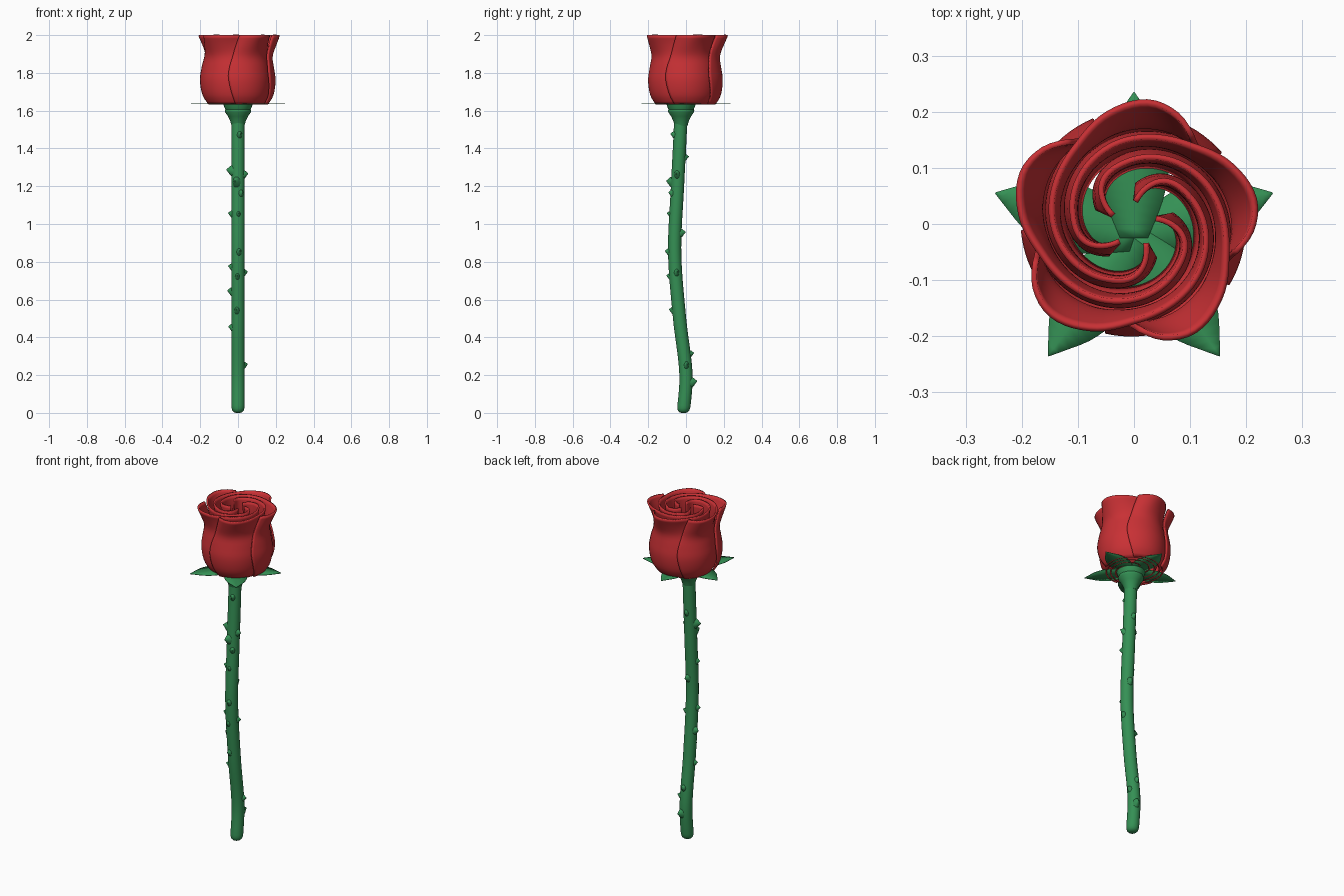
import bpy, bmesh, math
from mathutils import Vector

if "Cube" in bpy.data.objects:
    bpy.data.objects.remove(bpy.data.objects["Cube"])


def material(name, rgb):
    m = bpy.data.materials.new(name)
    m.diffuse_color = (*rgb, 1)
    m.use_nodes = True
    m.node_tree.nodes["Principled BSDF"].inputs["Base Color"].default_value = m.diffuse_color
    return m


RED = material("petal_red", (0.58, 0.03, 0.035))
GREEN = material("stem_green", (0.035, 0.28, 0.09))


def curve(points, t):
    """Smooth interpolation through (t, value) points."""
    if t <= points[0][0]:
        return points[0][1]
    for i in range(len(points) - 1):
        (t0, a), (t1, b) = points[i], points[i + 1]
        if t <= t1:
            def slope(k):
                lo, hi = points[max(k - 1, 0)], points[min(k + 1, len(points) - 1)]
                return (hi[1] - lo[1]) / (hi[0] - lo[0])
            h = t1 - t0
            s = (t - t0) / h
            return ((2*s**3 - 3*s**2 + 1) * a + (s**3 - 2*s**2 + s) * h * slope(i)
                    + (3*s**2 - 2*s**3) * b + (s**3 - s**2) * h * slope(i + 1))
    return points[-1][1]


def grid_object(name, rows, mat, closed=False, caps=False, thickness=0):
    """Mesh from rows of points, optionally closed round and capped."""
    bm = bmesh.new()
    v = [[bm.verts.new(p) for p in row] for row in rows]
    n = len(rows[0])
    for a, b in zip(v, v[1:]):
        for i in range(n if closed else n - 1):
            j = (i + 1) % n
            bm.faces.new((a[i], a[j], b[j], b[i]))
    if caps:
        bm.faces.new(v[0][::-1])
        bm.faces.new(v[-1])
    me = bpy.data.meshes.new(name)
    bm.to_mesh(me)
    bm.free()
    me.materials.append(mat)
    ob = bpy.data.objects.new(name, me)
    bpy.context.collection.objects.link(ob)
    if thickness:
        mod = ob.modifiers.new("thickness", 'SOLIDIFY')
        mod.thickness = thickness
        mod.offset = 0
    bpy.ops.object.select_all(action='DESELECT')
    ob.select_set(True)
    bpy.context.view_layer.objects.active = ob
    bpy.ops.object.shade_smooth_by_angle(angle=math.radians(40))
    return ob


def ring(cx, cy, z, r, n=28):
    return [(cx + r * math.cos(2*math.pi*i/n), cy + r * math.sin(2*math.pi*i/n), z)
            for i in range(n)]


# Stem: gently bent tube with a rounded foot
BEND = [(0, -0.014), (0.2, 0.0), (0.5, -0.034), (0.85, -0.06),
        (1.2, -0.045), (1.5, -0.03), (1.64, -0.026)]
R = 0.035
foot = [(0.0, 0.012), (0.004, 0.022), (0.012, 0.03), (0.025, 0.034)]
stem_rows = [ring(0, curve(BEND, z), z, r) for z, r in foot]
stem_rows += [ring(0, curve(BEND, z), z, R) for z in [0.04 + 1.52*i/40 for i in range(41)]]
grid_object("stem", stem_rows, GREEN, closed=True, caps=True)

# Calyx: flared cup below the flower
cup = [(1.52, 0.034), (1.545, 0.041), (1.57, 0.053), (1.592, 0.068), (1.6, 0.07),
       (1.607, 0.067), (1.62, 0.073), (1.637, 0.078)]
grid_object("calyx", [ring(0, -0.026, z, r) for z, r in cup], GREEN, closed=True, caps=True)

# Sepals: five flat pointed leaves
WIDTH = [(0, 0.025), (0.07, 0.052), (0.13, 0.062), (0.19, 0.046), (0.235, 0.018), (0.26, 0.001)]
for k in range(5):
    a = math.radians(90 + 72 * k)
    out, side = Vector((math.cos(a), math.sin(a), 0)), Vector((-math.sin(a), math.cos(a), 0))
    rows = []
    for i in range(17):
        d = 0.26 * i / 16
        w = curve(WIDTH, d)
        rows.append([Vector((0, -0.025, 1.637)) + out * d + side * w * s for s in (-1, 0, 1)])
    grid_object(f"sepal_{k+1}", rows, GREEN, thickness=0.003)

# Thorns: small cones (height, direction in degrees, size)
THORNS = [(0.16, 75, 1.3), (0.25, 10, 1), (0.31, 90, 1), (0.45, 190, 1), (0.54, 260, 1),
          (0.64, 170, 1.2), (0.74, 10, 1), (0.72, 265, 0.9), (0.77, 185, 1), (0.85, 280, 1),
          (0.95, 80, 1.2), (1.05, 185, 1), (1.05, 275, 0.8), (1.16, 300, 1), (1.22, 255, 1.4),
          (1.28, 190, 1.4), (1.26, 350, 1.1), (1.35, 90, 1), (1.47, 285, 1)]
for k, (z, deg, size) in enumerate(THORNS):
    a = math.radians(deg)
    out = Vector((math.cos(a), math.sin(a), 0))
    side = Vector((-math.sin(a), math.cos(a), 0))
    base = Vector((0, curve(BEND, z), z)) + out * (R - 0.008)
    rows = []
    for d, r in ((0, 0.016), (0.01, 0.012), (0.018, 0.006), (0.025, 0.0015)):
        c = base + out * d * size + Vector((0, 0, d * 0.3))
        rows.append([c + size * r * (side * math.cos(t) + Vector((0, 0, 1.5 * math.sin(t))))
                     for t in [2*math.pi*i/10 for i in range(10)]])
    grid_object(f"thorn_{k+1}", rows, GREEN, closed=True, caps=True)

# Petals: five sheets, each spiralling from a free outer edge to a hook at the centre
Z0, Z1 = 1.635, 2.0
BODY = [(0, 0.2), (0.15, 0.195), (0.3, 0.18), (0.55, 0.152), (0.78, 0.122), (0.9, 0.1), (1, 0.07)]
TOP = [(0, 0.188), (0.05, 0.21), (0.11, 0.219), (0.19, 0.202), (0.29, 0.172), (0.5, 0.145),
       (0.75, 0.112), (0.88, 0.092), (1, 0.04)]
PROFILE = [(1.635, 0.78), (1.68, 0.92), (1.76, 0.985), (1.83, 0.94), (1.89, 0.885),
           (1.95, 0.93), (2.0, 1.0)]
EDGE = [(1.635, -8), (1.72, -15), (1.8, -18), (1.9, -11), (2.0, 0)]
for k in range(5):
    rows = []
    for i in range(23):
        z = Z0 + (Z1 - Z0) * i / 22
        lip = max(0, (z - 1.84) / (Z1 - 1.84))
        lip = lip * lip * (3 - 2 * lip)
        start = -15 + 72 * k + curve(EDGE, z)
        end = -15 + 72 * k + 245
        row = []
        for j in range(65):
            u = j / 64
            r = (curve(BODY, u) * (1 - lip) + curve(TOP, u) * lip) * curve(PROFILE, z)
            a = math.radians(start + (end - start) * u)
            row.append((r * math.cos(a), r * math.sin(a), z))
        rows.append(row)
    grid_object(f"petal_{k+1}", rows, RED, thickness=0.01)
